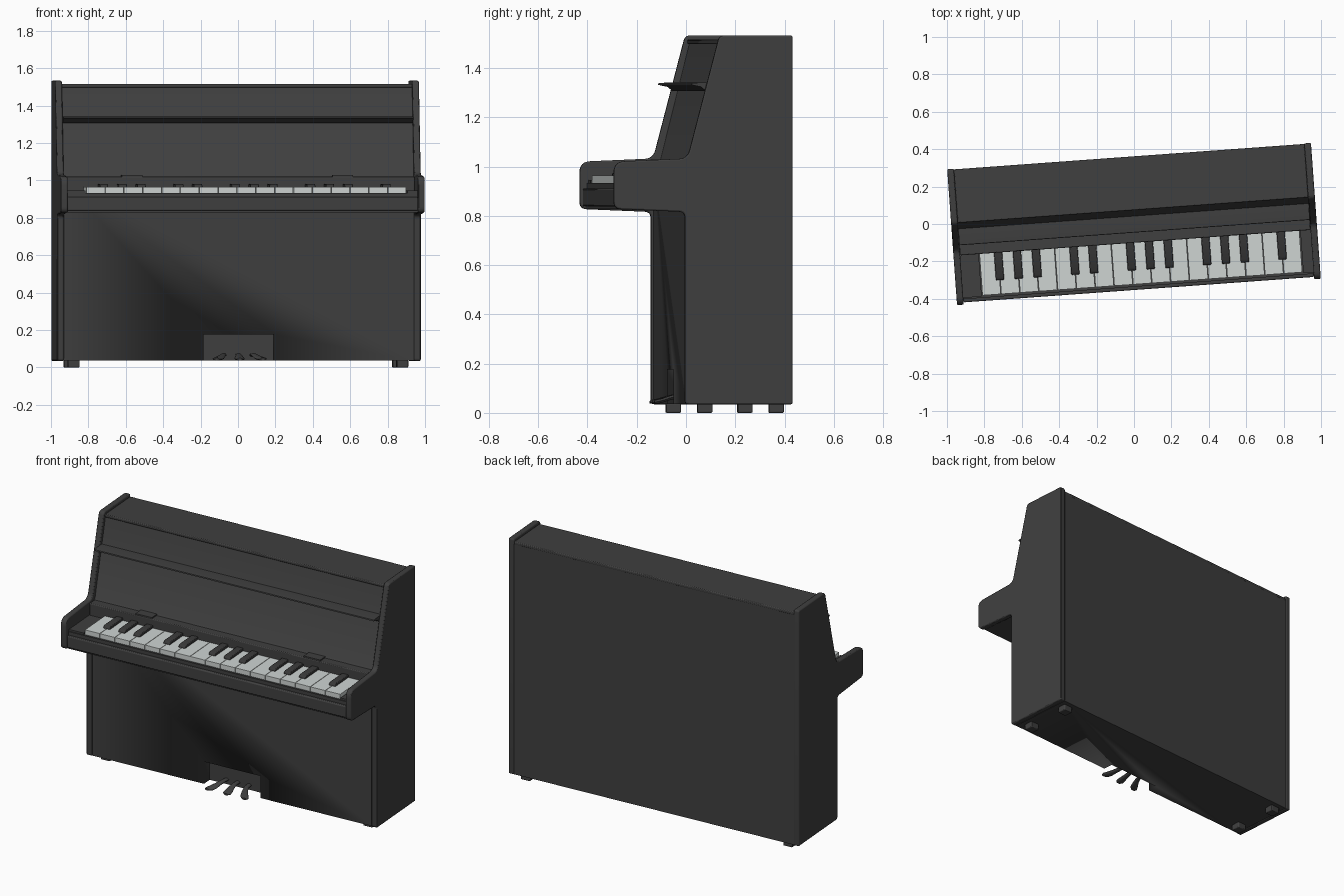
import bpy, bmesh, math
from mathutils import Vector

if "Cube" in bpy.data.objects:
    bpy.data.objects.remove(bpy.data.objects["Cube"])

TURN = math.radians(4.15)   # whole piano stands slightly turned


def material(name, rgb):
    m = bpy.data.materials.new(name)
    m.diffuse_color = (*rgb, 1)
    m.use_nodes = True
    m.node_tree.nodes["Principled BSDF"].inputs["Base Color"].default_value = m.diffuse_color
    return m


BLACK = material("black_lacquer", (0.05, 0.05, 0.05))
EBONY = material("dark_key", (0.04, 0.04, 0.04))
IVORY = material("ivory", (0.62, 0.66, 0.65))


def finish(name, bm, mat, bevel=0.0):
    bmesh.ops.recalc_face_normals(bm, faces=bm.faces)
    me = bpy.data.meshes.new(name)
    bm.to_mesh(me)
    bm.free()
    me.materials.append(mat)
    ob = bpy.data.objects.new(name, me)
    bpy.context.collection.objects.link(ob)
    ob.rotation_euler.z = TURN
    bpy.ops.object.select_all(action='DESELECT')
    ob.select_set(True)
    bpy.context.view_layer.objects.active = ob
    bpy.ops.object.shade_smooth_by_angle(angle=math.radians(40))
    if bevel:
        b = ob.modifiers.new("bevel", 'BEVEL')
        b.width, b.segments, b.limit_method = bevel, 2, 'ANGLE'
        b.angle_limit = math.radians(50)
    return ob


def rounded(points, steps=6):
    """Round the corners of a (y, z, radius) outline."""
    out = []
    for i, (y, z, r) in enumerate(points):
        p = Vector((y, z))
        a = p + (Vector(points[i - 1][:2]) - p).normalized() * r
        b = p + (Vector(points[(i + 1) % len(points)][:2]) - p).normalized() * r
        for k in range(steps + 1):
            t = k / steps
            out.append(a * (1 - t) ** 2 + p * 2 * t * (1 - t) + b * t * t)
    return out


def extrude(name, profile, spans, mat, bevel=0.0):
    """Extrude a (y, z) outline along x for each (x0, x1) span."""
    bm = bmesh.new()
    for x0, x1 in spans:
        f = bm.faces.new([bm.verts.new((x0, p[0], p[1])) for p in profile])
        g = bmesh.ops.extrude_face_region(bm, geom=[f])["geom"]
        vs = [v for v in g if isinstance(v, bmesh.types.BMVert)]
        bmesh.ops.translate(bm, verts=vs, vec=(x1 - x0, 0, 0))
    return finish(name, bm, mat, bevel)


def rect(y0, y1, z0, z1):
    return [(y0, z0), (y1, z0), (y1, z1), (y0, z1)]


# side panels with arms
side = rounded([(0.364, 0.035, .008), (0.364, 1.533, .012), (0.066, 1.533, .022),
                (-0.064, 1.033, .035), (-0.364, 1.02, .045), (-0.364, 0.828, .03),
                (-0.074, 0.816, .025), (-0.074, 0.035, .015)])
extrude("side_panels", side, [(-0.975, -0.939), (0.939, 0.975)], BLACK, 0.006)

# cabinet with sloped upper front
body = extrude("cabinet",
               [(0.36, 0.036), (-0.064, 0.036), (-0.064, 1.0), (-0.035, 1.03),
                (0.082, 1.5), (0.36, 1.5)],
               [(-0.94, 0.94)], BLACK)
# pedal recess cut out of the cabinet
cutter = extrude("recess_cutter", rect(-0.2, 0.0, -0.1, 0.176), [(-0.19, 0.19)], BLACK)
cutter.hide_render = True
cutter.hide_viewport = True
cut = body.modifiers.new("recess", 'BOOLEAN')
cut.object, cut.operation, cut.solver = cutter, 'DIFFERENCE', 'EXACT'

# top lid
extrude("top_lid", rect(0.074, 0.361, 1.497, 1.516), [(-0.94, 0.94)], BLACK, 0.005)

# music shelf
extrude("music_shelf", [(-0.046, 1.332), (-0.044, 1.339), (0.0, 1.342), (0.05, 1.34),
                        (0.05, 1.305), (0.012, 1.308), (-0.008, 1.324)],
        [(-0.939, 0.939)], BLACK)

# fallboard behind the keys, with hinge plates
extrude("fallboard", rect(-0.1, -0.03, 0.9, 1.02), [(-0.939, 0.939)], BLACK, 0.005)
extrude("fallboard_hinges", rect(-0.098, -0.04, 1.018, 1.028),
        [(-0.63, -0.52), (0.5, 0.61)], BLACK)

# key bed, key frame and end blocks
extrude("key_bed", rect(-0.352, -0.06, 0.838, 0.912), [(-0.939, 0.939)], BLACK, 0.006)
extrude("key_bed_bottom", rect(-0.34, -0.06, 0.828, 0.84), [(-0.939, 0.939)], BLACK)
extrude("key_frame", rect(-0.335, -0.06, 0.91, 0.934), [(-0.939, 0.939)], BLACK)
extrude("key_blocks", rect(-0.328, -0.06, 0.93, 0.945),
        [(-0.939, -0.84), (0.884, 0.939)], BLACK)

# white keys
LEFT, PITCH, COUNT = -0.837, 0.101, 17
extrude("white_keys", rect(-0.322, -0.09, 0.934, 0.964),
        [(LEFT + i * PITCH + .0015, LEFT + (i + 1) * PITCH - .0015) for i in range(COUNT)],
        IVORY)

# black keys
extrude("black_keys", [(-0.248, 0.955), (-0.246, 0.972), (-0.232, 0.981),
                       (-0.09, 0.981), (-0.09, 0.955)],
        [(LEFT + i * PITCH - .022, LEFT + i * PITCH + .022)
         for i in (1, 2, 3, 5, 6, 8, 9, 10, 12, 13, 14, 16)], EBONY, 0.004)

# feet
for y, where in ((0.012, "front"), (0.303, "back")):
    extrude(where + "_feet", rect(y - .03, y + .03, 0, 0.04),
            [(-0.912, -0.85), (0.85, 0.912)], BLACK, 0.005)

# three splayed pedals, lofted from elliptical sections
bm = bmesh.new()
for s in (-1, 0, 1):
    rings = []
    for x, y, z, w, h in ((.075, .01, .066, .014, .009), (.08, -.04, .068, .015, .009),
                          (.092, -.075, .06, .019, .009), (.107, -.105, .05, .026, .009),
                          (.118, -.125, .046, .027, .009), (.124, -.138, .044, .015, .006)):
        rings.append([bm.verts.new((s * x + w * math.cos(a), y, z + h * math.sin(a)))
                      for a in (k * math.tau / 12 for k in range(12))])
    for r, q in zip(rings, rings[1:]):
        for k in range(12):
            bm.faces.new((r[k - 1], r[k], q[k], q[k - 1]))
    bm.faces.new(rings[0])
    bm.faces.new(rings[-1])
finish("pedals", bm, BLACK)
